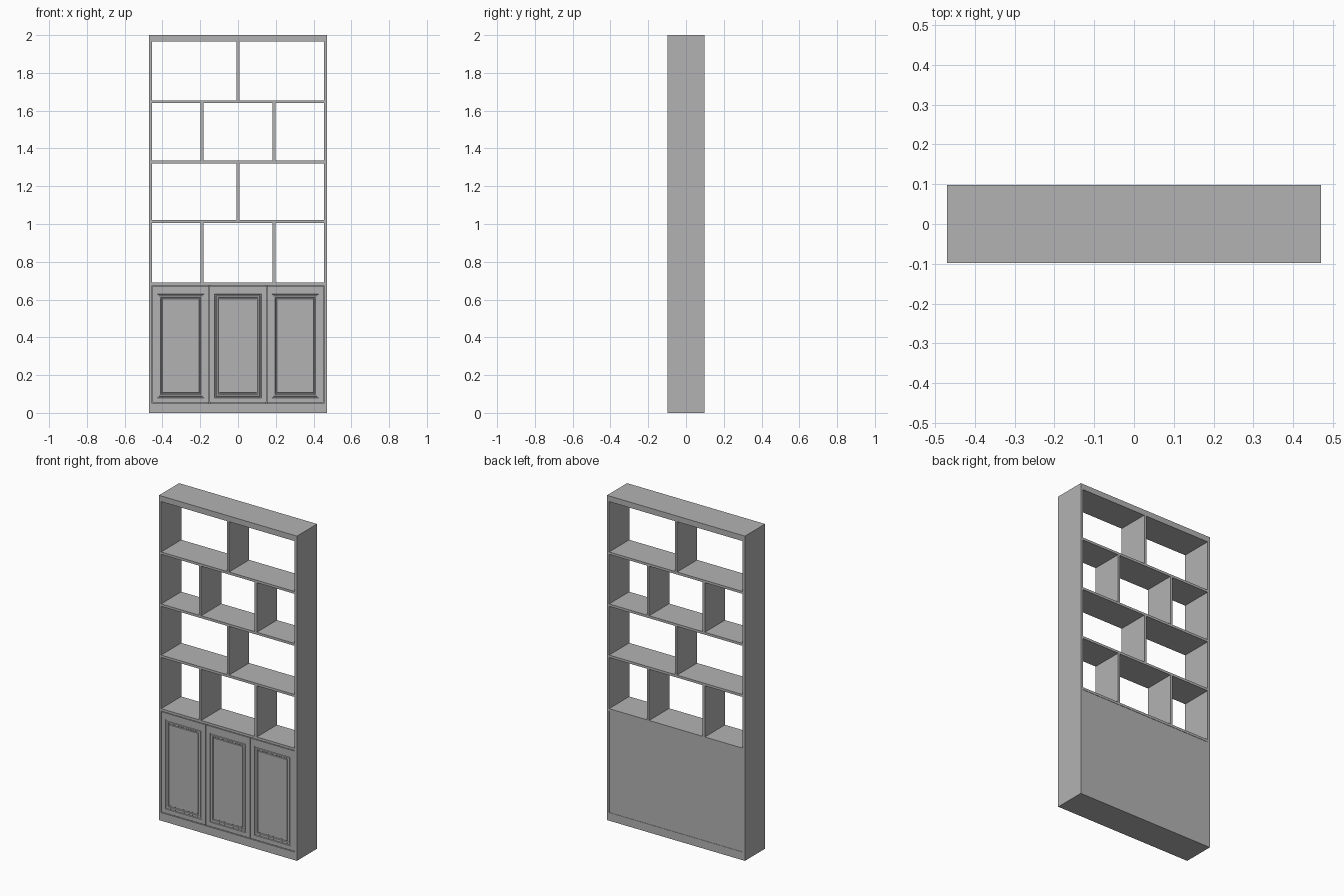
import bpy, bmesh

if "Cube" in bpy.data.objects:
    bpy.data.objects.remove(bpy.data.objects["Cube"], do_unlink=True)

grey = bpy.data.materials.new("cabinet grey")
grey.use_nodes = True
colour = (0.45, 0.45, 0.45, 1)
grey.diffuse_color = colour
grey.node_tree.nodes["Principled BSDF"].inputs["Base Color"].default_value = colour

W, D, H = 0.47, 0.098, 2.0     # half width, half depth, height
T = 0.015                      # board thickness
INNER = W - T
PLINTH = 0.05
SHELVES = [0.69, 1.02, 1.335, 1.655]   # top of each shelf
TOP = 1.965


def finish(name, bm):
    bmesh.ops.recalc_face_normals(bm, faces=bm.faces)
    mesh = bpy.data.meshes.new(name)
    bm.to_mesh(mesh)
    bm.free()
    mesh.materials.append(grey)
    obj = bpy.data.objects.new(name, mesh)
    bpy.context.collection.objects.link(obj)


def box(name, x0, x1, y0, y1, z0, z1):
    bm = bmesh.new()
    bmesh.ops.create_cube(bm, size=1)
    for v in bm.verts:
        v.co = ((x0 + x1) / 2 + v.co.x * (x1 - x0),
                (y0 + y1) / 2 + v.co.y * (y1 - y0),
                (z0 + z1) / 2 + v.co.z * (z1 - z0))
    finish(name, bm)


def door(name, cx, half):
    """Panelled door: nested rectangles joined into a stepped moulding."""
    z0, z1 = PLINTH + 0.004, SHELVES[0] - T - 0.004
    front, back = -D + 0.001, -D + 0.018
    m = half - 0.026                       # half width of the moulding
    rings = [(half, z0, z1, back), (half, z0, z1, front)]
    for inset, depth in [(0, 0), (0.002, 0.004), (0.008, 0.004), (0.01, 0.001),
                         (0.018, 0.001), (0.021, 0.005), (0.025, 0.005), (0.027, 0.002)]:
        rings.append((m - inset, 0.08 + inset, 0.63 - inset, front + depth))
    bm = bmesh.new()
    loops = [[bm.verts.new((cx + sx * w, y, z)) for sx, z in
              ((-1, a), (1, a), (1, b), (-1, b))] for w, a, b, y in rings]
    for p, q in zip(loops, loops[1:]):
        for i in range(4):
            j = (i + 1) % 4
            bm.faces.new((p[i], p[j], q[j], q[i]))
    bm.faces.new(loops[0])
    bm.faces.new(loops[-1])
    finish(name, bm)


# Outer case
box("right_side", -W, -INNER, -D, D, 0, H)
box("left_side", INNER, W, -D, D, 0, H)
box("top_board", -INNER, INNER, -D, D, TOP, H)
box("plinth", -INNER, INNER, -D, D, 0, PLINTH)

# Shelves and the staggered dividers above them
for i, z in enumerate(SHELVES):
    box(f"shelf_{i + 1}", -INNER, INNER, -D, D, z - T, z)
    ceiling = SHELVES[i + 1] - T if i + 1 < len(SHELVES) else TOP
    for x in ((-0.19, 0.19) if i % 2 == 0 else (0,)):
        side = "right" if x < 0 else "left" if x > 0 else "centre"
        box(f"{side}_divider_{i + 1}", x - T / 2, x + T / 2, -D, D, z, ceiling)

# Cupboard back and inner partitions
box("back_panel", -INNER, INNER, D - 0.014, D - 0.002, PLINTH, SHELVES[0] - T)
for side, x in (("right", -0.152), ("left", 0.152)):
    box(f"{side}_partition", x - T / 2, x + T / 2, -D + 0.02, D - 0.014,
        PLINTH, SHELVES[0] - T)

# Three panelled doors
for side, x in (("right", -0.303), ("middle", 0), ("left", 0.303)):
    door(f"{side}_door", x, 0.15)
